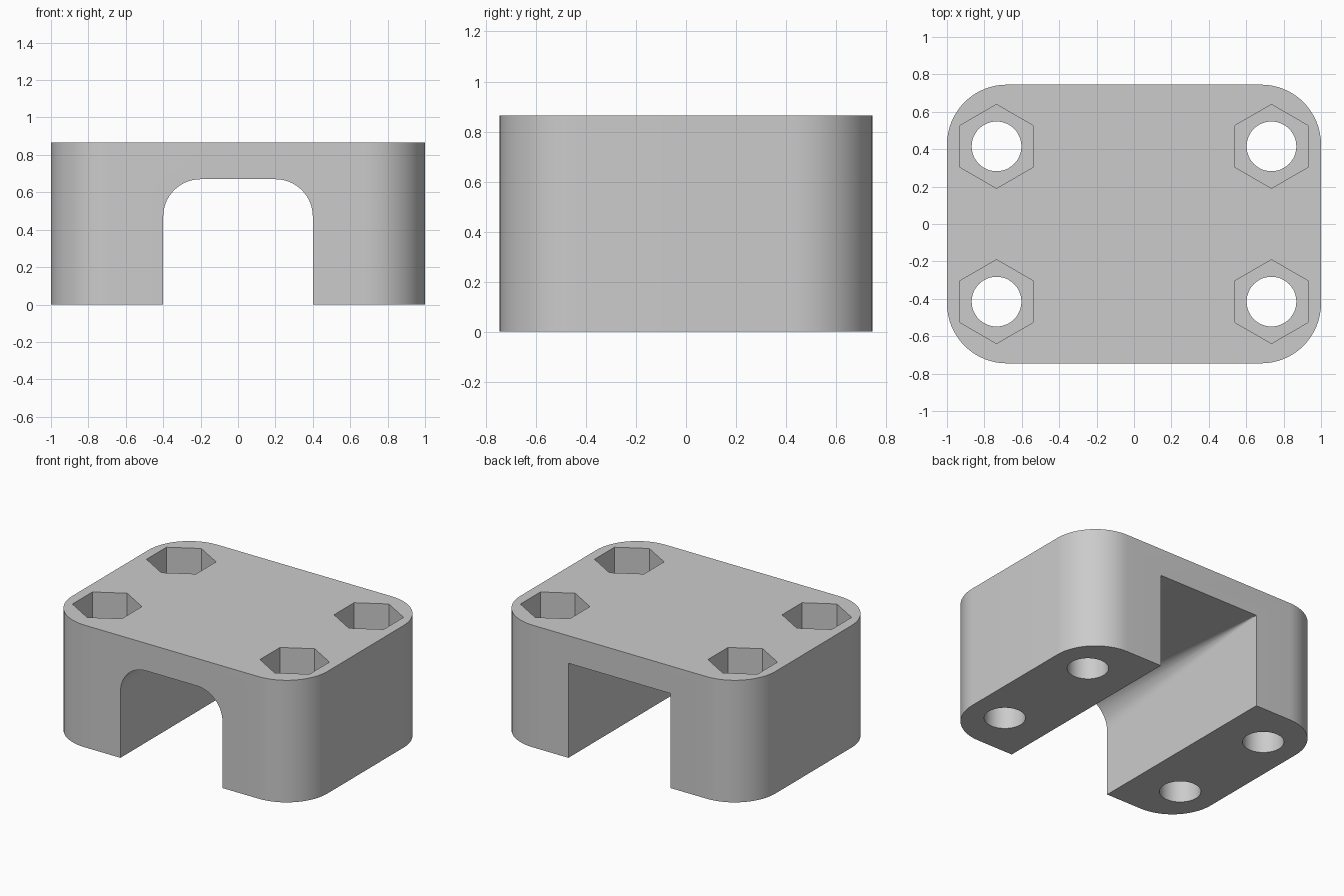
import bpy
import bmesh
from math import cos, sin, pi, radians

default = bpy.data.objects.get("Cube")
if default:
    bpy.data.objects.remove(default, do_unlink=True)

HALF_X, HALF_Y, HEIGHT, CORNER = 1.0, 0.745, 0.865, 0.32
CHANNEL_HALF, CHANNEL_TOP, ARCH = 0.4, 0.67, 0.2
HOLE_X, HOLE_Y, HOLE_R = 0.735, 0.415, 0.133
NUT_R, NUT_DEPTH = 0.224, 0.3

# Single matt grey
grey = bpy.data.materials.new("light_grey")
grey.use_nodes = True
colour = (0.6, 0.6, 0.6, 1)
grey.diffuse_color = colour
grey.node_tree.nodes["Principled BSDF"].inputs["Base Color"].default_value = colour


def loft(name, rings):
    """Closed solid skinned through rings of equal point count."""
    bm = bmesh.new()
    loops = [[bm.verts.new(p) for p in ring] for ring in rings]
    n = len(loops[0])
    for a, b in zip(loops, loops[1:]):
        for i in range(n):
            j = (i + 1) % n
            bm.faces.new((a[i], a[j], b[j], b[i]))
    bm.faces.new(loops[0])
    bm.faces.new(loops[-1])
    bmesh.ops.recalc_face_normals(bm, faces=bm.faces)
    mesh = bpy.data.meshes.new(name)
    bm.to_mesh(mesh)
    bm.free()
    mesh.materials.append(grey)
    obj = bpy.data.objects.new(name, mesh)
    bpy.context.collection.objects.link(obj)
    return obj


def arc(cx, cy, r, start, steps):
    return [(cx + r * cos(start + pi / 2 * i / steps),
             cy + r * sin(start + pi / 2 * i / steps)) for i in range(steps + 1)]


def prism(name, outline, z0, z1):
    return loft(name, [[(x, y, z) for x, y in outline] for z in (z0, z1)])


def polygon(cx, cy, r, sides):
    return [(cx + r * sin(2 * pi * i / sides), cy + r * cos(2 * pi * i / sides))
            for i in range(sides)]


def cut(target, cutter):
    cutter.hide_render = True
    mod = target.modifiers.new("cut", "BOOLEAN")
    mod.operation = "DIFFERENCE"
    mod.solver = "EXACT"
    mod.object = cutter
    bpy.context.view_layer.objects.active = target
    bpy.ops.object.modifier_apply(modifier=mod.name)
    bpy.data.objects.remove(cutter, do_unlink=True)


# Block with rounded vertical corners
outline = []
for k, (sx, sy) in enumerate([(1, 1), (-1, 1), (-1, -1), (1, -1)]):
    outline += arc(sx * (HALF_X - CORNER), sy * (HALF_Y - CORNER), CORNER, k * pi / 2, 16)
block = prism("clamp_block", outline, 0, HEIGHT)


# Channel: arched at the front, blending to square corners at the back
def channel_ring(y, r):
    pts = [(CHANNEL_HALF, -0.1)]
    pts += arc(CHANNEL_HALF - r, CHANNEL_TOP - r, r, 0, 14)
    pts += arc(r - CHANNEL_HALF, CHANNEL_TOP - r, r, pi / 2, 14)
    pts.append((-CHANNEL_HALF, -0.1))
    return [(x, y, z) for x, z in pts]


cut(block, loft("channel_cutter", [
    channel_ring(-HALF_Y - 0.1, ARCH), channel_ring(-HALF_Y, ARCH),
    channel_ring(HALF_Y, 0.002), channel_ring(HALF_Y + 0.1, 0.002)]))

# Bolt holes with hexagonal nut pockets at the top
for sx in (-1, 1):
    for sy in (-1, 1):
        x, y = sx * HOLE_X, sy * HOLE_Y
        cut(block, prism("bolt_cutter", polygon(x, y, HOLE_R, 48), -0.1, HEIGHT + 0.1))
        cut(block, prism("nut_cutter", polygon(x, y, NUT_R, 6),
                         HEIGHT - NUT_DEPTH, HEIGHT + 0.1))

# Smooth curves, sharp edges
bpy.ops.object.select_all(action="DESELECT")
block.select_set(True)
bpy.context.view_layer.objects.active = block
bpy.ops.object.shade_smooth_by_angle(angle=radians(30))
